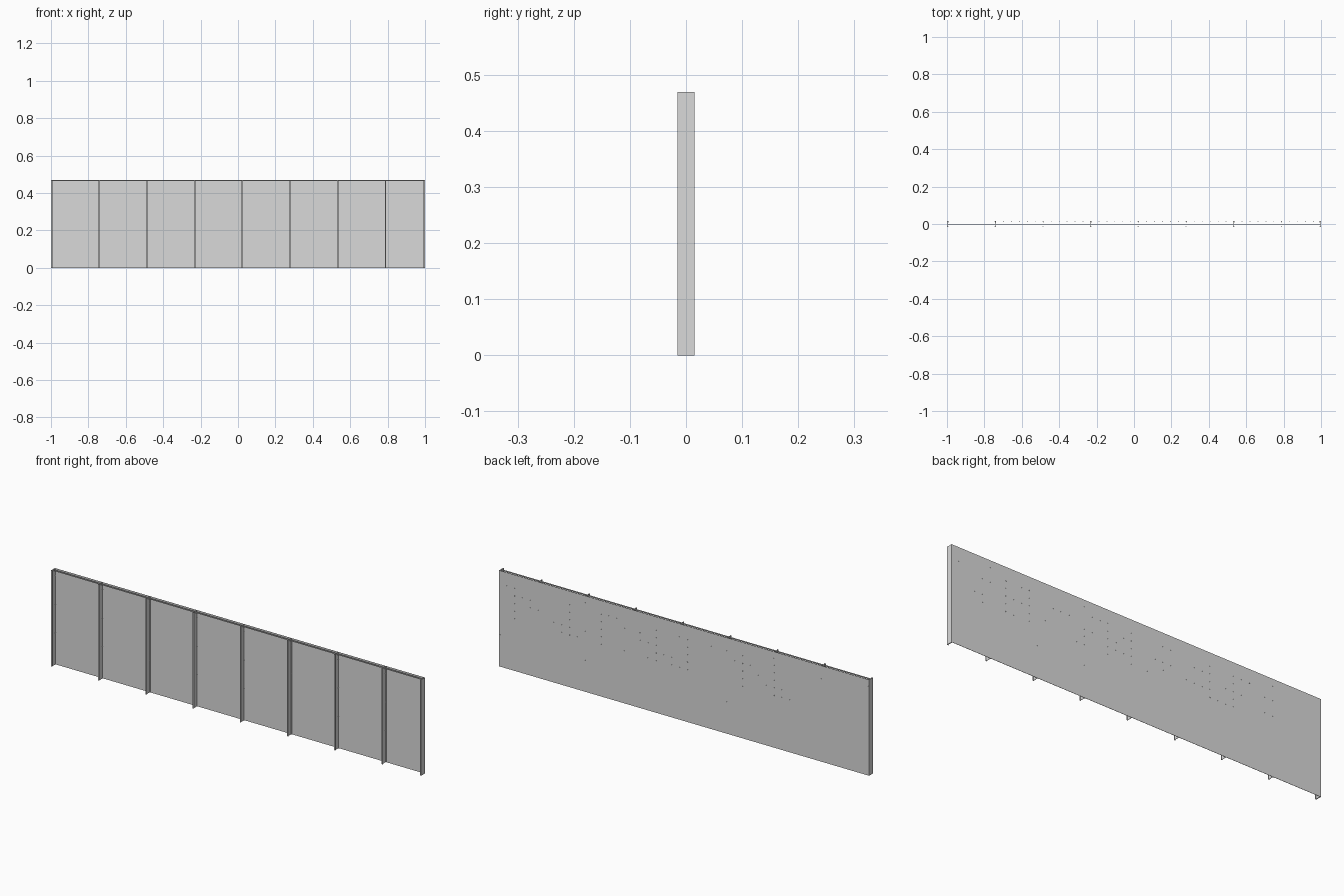
import bpy
import bmesh
from math import pi
from mathutils import Matrix, Vector

cube = bpy.data.objects.get("Cube")
if cube:
    bpy.data.objects.remove(cube, do_unlink=True)

steel = bpy.data.materials.new("light grey steel")
steel.use_nodes = True
steel.diffuse_color = (0.7, 0.7, 0.7, 1)
steel.node_tree.nodes["Principled BSDF"].inputs["Base Color"].default_value = (0.7, 0.7, 0.7, 1)

HEIGHT = 0.469
FRONT, BACK = -0.015, 0.015
SHEET_FRONT, SHEET_BACK = 0.0135, 0.0145
FLANGE, THICK = 0.007, 0.0015
PITCH = 0.255


def add_box(bm, lo, hi):
    lo, hi = Vector(lo), Vector(hi)
    size = hi - lo
    matrix = Matrix.Translation((lo + hi) / 2) @ Matrix.Diagonal((*size, 1))
    bmesh.ops.create_cube(bm, size=1, matrix=matrix)


def add_stud(bm, x, z, y0, y1, radius):
    matrix = Matrix.Translation((x, (y0 + y1) / 2, z)) @ Matrix.Rotation(pi / 2, 4, 'X')
    bmesh.ops.create_cone(bm, cap_ends=True, segments=6, radius1=radius,
                          radius2=radius, depth=y1 - y0, matrix=matrix)


def finish(name, bm):
    mesh = bpy.data.meshes.new(name)
    bm.to_mesh(mesh)
    bm.free()
    mesh.materials.append(steel)
    obj = bpy.data.objects.new(name, mesh)
    bpy.context.collection.objects.link(obj)


# Back sheet
bm = bmesh.new()
add_box(bm, (-1, SHEET_FRONT, 0), (1, SHEET_BACK, HEIGHT))
finish("back_sheet", bm)

# Top rail running through the posts
bm = bmesh.new()
add_box(bm, (-1, -0.003, HEIGHT - 0.006), (1, 0.001, HEIGHT - 0.001))
finish("top_rail", bm)

# I-section posts: two flanges joined by a web
half = FLANGE / 2
posts = [-1 + half + i * PITCH for i in range(8)] + [1 - half]
for i, x in enumerate(posts):
    bm = bmesh.new()
    for y in (FRONT, SHEET_FRONT - THICK):
        add_box(bm, (x - half, y, 0), (x + half, y + THICK, HEIGHT))
    add_box(bm, (x - THICK / 2, FRONT + THICK, 0),
            (x + THICK / 2, SHEET_FRONT - THICK, HEIGHT))
    finish(f"post_{i + 1}", bm)

# End posts are closed on the outside
for side, name in ((-1, "right_end_plate"), (1, "left_end_plate")):
    bm = bmesh.new()
    xs = sorted((side, side * (1 - THICK)))
    add_box(bm, (xs[0], FRONT, 0), (xs[1], BACK, HEIGHT))
    finish(name, bm)

# Bolts through the back flange of each post, tucked beside its web
bm = bmesh.new()
for x in posts:
    offset = 0.002 if x < 0.9 else -0.002
    for z in (0.155, 0.295, 0.435):
        add_stud(bm, x + offset, z, 0.009, BACK, 0.0016)
finish("post_bolts", bm)

# Grid of small fasteners on the upper back
bm = bmesh.new()
for column in range(41):
    for row in range(5):
        add_stud(bm, -0.74 + column * PITCH / 6, 0.255 + row * 0.037,
                 SHEET_FRONT + 0.0005, BACK, 0.0025)
finish("back_fasteners", bm)
